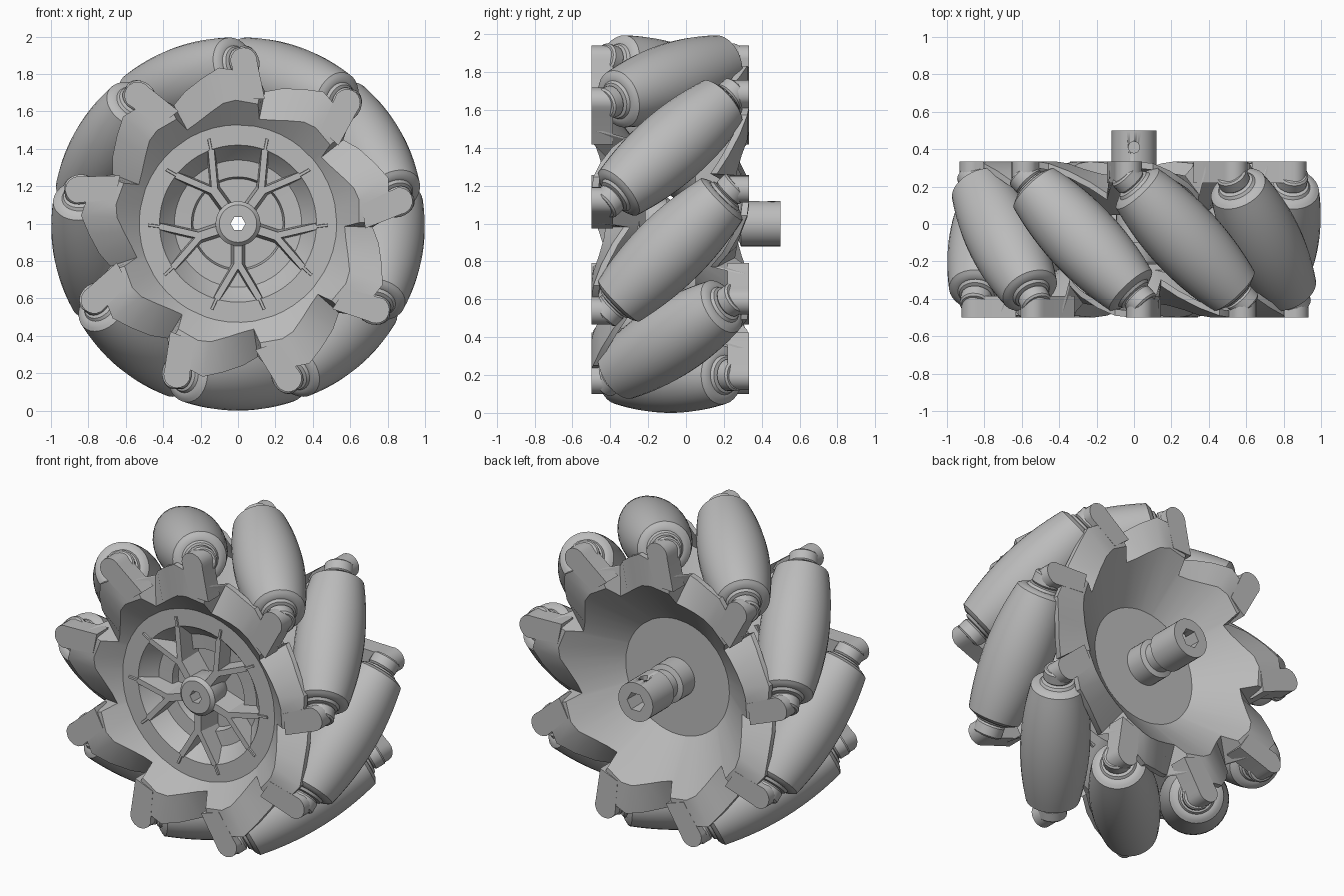
import bpy, bmesh, math
from mathutils import Matrix, Vector

cube = bpy.data.objects.get("Cube")
if cube:
    bpy.data.objects.remove(cube, do_unlink=True)

COUNT = 9            # rollers around the wheel
MID_Y = -0.083       # middle plane of the two rims
AXLE_R = 0.8         # distance of roller axes from the wheel centre

grey = bpy.data.materials.new("plain grey")
grey.diffuse_color = (0.5, 0.5, 0.5, 1)
grey.use_nodes = True
grey.node_tree.nodes["Principled BSDF"].inputs["Base Color"].default_value = (0.5, 0.5, 0.5, 1)


def polar(deg, r, y):
    a = math.radians(deg)
    return Vector((r * math.cos(a), y, 1 + r * math.sin(a)))


def finish(name, bm, smooth=30):
    bmesh.ops.remove_doubles(bm, verts=bm.verts, dist=1e-5)
    bmesh.ops.recalc_face_normals(bm, faces=bm.faces)
    mesh = bpy.data.meshes.new(name)
    bm.to_mesh(mesh)
    bm.free()
    mesh.materials.append(grey)
    ob = bpy.data.objects.new(name, mesh)
    bpy.context.collection.objects.link(ob)
    if smooth:
        bpy.ops.object.select_all(action='DESELECT')
        ob.select_set(True)
        bpy.context.view_layer.objects.active = ob
        bpy.ops.object.shade_smooth_by_angle(angle=math.radians(smooth))
    return ob


def clone(ob, matrix):
    new = ob.copy()
    bpy.context.collection.objects.link(new)
    new.matrix_world = matrix
    return new


def skin(name, rings, closed, smooth=30):
    """Join rings of points with quads; closed also joins last ring to first."""
    bm = bmesh.new()
    vs = [[bm.verts.new(p) for p in ring] for ring in rings]
    n = len(vs[0])
    for k in range(len(vs) if closed else len(vs) - 1):
        a, b = vs[k], vs[(k + 1) % len(vs)]
        for i in range(n):
            j = (i + 1) % n
            bm.faces.new((a[i], b[i], b[j], a[j]))
    return finish(name, bm, smooth)


def lathe_y(name, profile, seg=48, hex_below=0):
    """Revolve (radius, y) points about the wheel axis; small radii become a hexagon."""
    rings = []
    for r, y in profile:
        ring = []
        for i in range(seg):
            d = 360 * i / seg
            k = 1
            if r < hex_below:
                k = math.cos(math.pi / 6) / math.cos(math.radians(d % 60 - 30))
            ring.append(polar(d, r * k, y))
        rings.append(ring)
    return skin(name, rings, True)


def lathe_z(name, profile, seg=32):
    rings = [[Vector((r * math.cos(2 * math.pi * i / seg),
                      r * math.sin(2 * math.pi * i / seg), h)) for i in range(seg)]
             for r, h in profile]
    return skin(name, rings, False)


# Half turn about the vertical axis that carries the front rim onto the back rim
FLIP = Matrix.Translation((0, 2 * MID_Y, 0)) @ Matrix.Rotation(math.pi, 4, 'Z')


def wheel_turn(deg):
    c = Matrix.Translation((0, 0, 1))
    return c @ Matrix.Rotation(-math.radians(deg), 4, 'Y') @ c.inverted()


# Barrel rollers with stepped ends, each at 45 degrees
half = 0.385
barrel = [(1 - math.sqrt(AXLE_R ** 2 + t * t / 2), t)
          for t in [half * (k / 8 - 1) for k in range(17)]]
step = [(0, 0.45), (0.07, 0.45), (0.07, 0.425), (0.095, 0.42), (0.105, 0.405),
        (0.12, 0.405), (0.14, 0.395)]
roller = lathe_z("roller", [(r, -h) for r, h in step] + barrel + step[::-1])
# Short round bosses that hold the two roller ends
boss = lathe_z("roller_boss", [(0, 0.425), (0.075, 0.425), (0.085, 0.435),
                               (0.085, 0.49), (0.075, 0.5), (0, 0.5)], 20)
for k in range(COUNT):
    deg = 70 + 360 / COUNT * k
    a = math.radians(deg)
    axis = Vector((-math.sin(a), 1, math.cos(a))).normalized()
    place = Matrix.Translation(polar(deg, AXLE_R, MID_Y)) @ \
        axis.to_track_quat('Z', 'Y').to_matrix().to_4x4()
    flipped = place @ Matrix.Rotation(math.pi, 4, 'X')
    if k == COUNT - 1:
        roller.matrix_world = place
        clone(boss, flipped)
        boss.matrix_world = place
    else:
        clone(roller, place)
        clone(boss, place)
        clone(boss, flipped)

# Bowl-shaped rim with a sawtooth flange: (angle, rim y, edge y, edge radius)
LUG = 48
tooth = [(-9.5, -0.425, -0.33, 0.72), (-7.5, -0.49, -0.49, 0.76), (3, -0.5, -0.5, 0.82),
         (9, -0.49, -0.49, 0.84), (16, -0.46, -0.45, 0.8), (24, -0.435, -0.39, 0.76)]
rings = [[] for _ in range(8)]
for k in range(COUNT):
    for phi, yr, yo, ro in tooth:
        d = LUG + 360 / COUNT * k + phi
        rr = 0.66 - 1.2 * (yr + 0.5)
        section = [(0.07, -0.25), (0.36, -0.25), (rr, yr), (ro, yo), (ro, yo + 0.035),
                   (rr + 0.02, yr + 0.045), (0.37, -0.215), (0.07, -0.215)]
        for ring, (r, y) in zip(rings, section):
            ring.append(polar(d, r, y))
rim = skin("front_rim", rings, True, 20)
clone(rim, FLIP).name = "back_rim"

# Rounded lugs on the rim, leaning slightly sideways
bm = bmesh.new()
outline = [(0.67, 0.01), (0.67, -0.12)]
outline += [(0.87 + 0.072 * math.sin(b), -0.072 * math.cos(b))
            for b in [math.pi * i / 10 for i in range(11)]]
a = math.radians(LUG)
radial = Vector((math.cos(a), 0, math.sin(a)))
tangent = Vector((-math.sin(a), 0, math.cos(a)))
front = [bm.verts.new(Vector((0, -0.5, 1)) + radial * s + tangent * q) for s, q in outline]
back = [bm.verts.new(v.co + Vector((0, 0.115, 0))) for v in front]
bm.faces.new(front)
bm.faces.new(back)
for i in range(len(front)):
    j = (i + 1) % len(front)
    bm.faces.new((front[i], front[j], back[j], back[i]))
lug = finish("lug", bm, 30)
for k in range(COUNT):
    turn = wheel_turn(360 / COUNT * k)
    clone(lug, FLIP @ turn).name = "back_lug"
    if k:
        clone(lug, turn).name = "front_lug"

# Stepped ring set into the front bowl
lathe_y("front_ring", [(0.53, -0.39), (0.42, -0.39), (0.41, -0.375), (0.34, -0.3),
                       (0.25, -0.295), (0.24, -0.25), (0.36, -0.24)], 60)


# Y-shaped spokes of the front hub
def beam(name, p, q, width, y0, y1):
    bm = bmesh.new()
    bmesh.ops.create_cube(bm, size=1)
    along = q - p
    angle = math.atan2(along.z, along.x)
    mid = (p + q) / 2
    mid.y = (y0 + y1) / 2
    # front edge is narrower than the root
    for v in bm.verts:
        if v.co.y < 0:
            v.co.z *= 0.6
    bm.transform(Matrix.Translation(mid) @ Matrix.Rotation(-angle, 4, 'Y')
                 @ Matrix.Diagonal((along.length, y1 - y0, width, 1)))
    return finish(name, bm, 0)


for k in range(5):
    d = 54 + 72 * k
    fork = polar(d, 0.21, 0)
    beam("spoke_stem", polar(d, 0.09, 0), polar(d, 0.23, 0), 0.075, -0.4, -0.245)
    for s in (-1, 1):
        beam("spoke_branch", fork, polar(d + 16 * s, 0.42, 0), 0.055, -0.4, -0.245)
        beam("spoke_tip", polar(d + 15 * s, 0.38, 0), polar(d + 17 * s, 0.48, 0),
             0.022, -0.4, -0.37)

# Hollow stepped shaft with a hexagonal bore
shaft = lathe_y("shaft", [(0.04, -0.42), (0.1, -0.42), (0.12, -0.4), (0.12, -0.3),
                          (0.1, -0.25), (0.13, -0.2), (0.13, -0.1), (0.095, -0.1),
                          (0.095, 0.07), (0.12, 0.07), (0.12, 0.2), (0.09, 0.21),
                          (0.09, 0.28), (0.12, 0.29), (0.12, 0.5), (0.06, 0.5)],
                36, 0.07)

# Set-screw hole in the top of the shaft
cutter = lathe_z("screw_hole_cutter", [(0, 0), (0.03, 0), (0.03, 0.15), (0, 0.15)], 20)
cutter.location = (0, 0.41, 1.02)
cutter.hide_render = True
cutter.hide_set(True)
cut = shaft.modifiers.new("screw_hole", 'BOOLEAN')
cut.operation = 'DIFFERENCE'
cut.object = cutter
cut.solver = 'EXACT'
